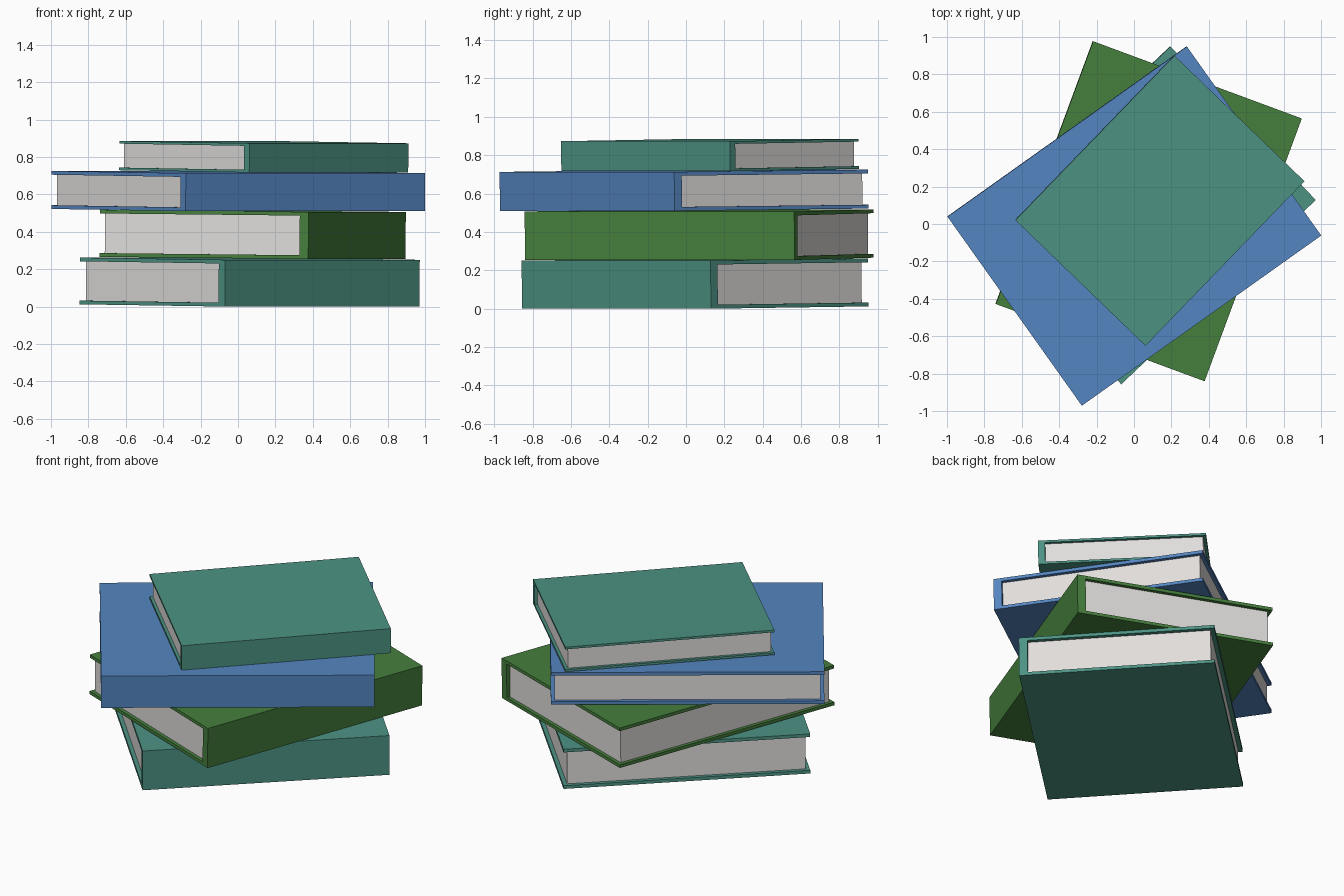
import bpy, bmesh, math
from mathutils import Matrix, Vector

if "Cube" in bpy.data.objects:
    bpy.data.objects.remove(bpy.data.objects["Cube"])


def material(name, rgb):
    m = bpy.data.materials.new(name)
    m.diffuse_color = (*rgb, 1)
    m.use_nodes = True
    m.node_tree.nodes["Principled BSDF"].inputs["Base Color"].default_value = m.diffuse_color
    return m


TEAL = material("teal cloth", (0.073, 0.290, 0.228))
BLUE = material("blue cloth", (0.089, 0.235, 0.530))
GREEN = material("green cloth", (0.061, 0.212, 0.047))
PAPER = material("paper", (0.75, 0.73, 0.71))


def extrude(name, profile, x0, x1, mat, place):
    """Extrude a (y, z) profile along the spine direction."""
    bm = bmesh.new()
    face = bm.faces.new([bm.verts.new((x0, y, z)) for y, z in profile])
    out = bmesh.ops.extrude_face_region(bm, geom=[face])["geom"]
    bmesh.ops.translate(bm, vec=(x1 - x0, 0, 0),
                        verts=[e for e in out if isinstance(e, bmesh.types.BMVert)])
    bmesh.ops.recalc_face_normals(bm, faces=bm.faces)
    mesh = bpy.data.meshes.new(name)
    bm.to_mesh(mesh)
    bm.free()
    mesh.materials.append(mat)
    ob = bpy.data.objects.new(name, mesh)
    bpy.context.collection.objects.link(ob)
    ob.matrix_world = place


def book(name, corner, end, width, z0, z1, mat, board, spine, inset, rise=0.012):
    """Book whose spine runs from corner to end; the fore edge is raised slightly."""
    a, b = Vector(corner), Vector(end)
    length, h = (b - a).length, z1 - z0
    angle = math.atan2(b.y - a.y, b.x - a.x)
    place = (Matrix.Translation((a.x, a.y, z0)) @ Matrix.Rotation(angle, 4, 'Z')
             @ Matrix.Rotation(math.atan2(rise, width), 4, 'X'))
    # C-shaped cover: two boards joined by the spine
    cover = [(0, 0), (width, 0), (width, board), (spine, board),
             (spine, h - board), (width, h - board), (width, h), (0, h)]
    extrude(name + "_cover", cover, 0, length, mat, place)
    # page block, set back from the board edges
    pages = [(spine, board), (width - inset, board),
             (width - inset, h - board), (spine, h - board)]
    extrude(name + "_pages", pages, inset, length - inset, PAPER, place)


book("bottom_book", (-0.07, -0.855), (0.97, 0.13), 1.13, 0.0, 0.25, TEAL, 0.02, 0.05, 0.024)
book("second_book", (0.375, -0.84), (0.895, 0.565), 1.19, 0.254, 0.506, GREEN, 0.02, 0.05, 0.022)
book("third_book", (-0.28, -0.97), (1.0, -0.06), 1.24, 0.51, 0.713, BLUE, 0.02, 0.048, 0.022)
book("top_book", (0.06, -0.65), (0.91, 0.23), 0.967, 0.717, 0.873, TEAL, 0.014, 0.04, 0.018)
